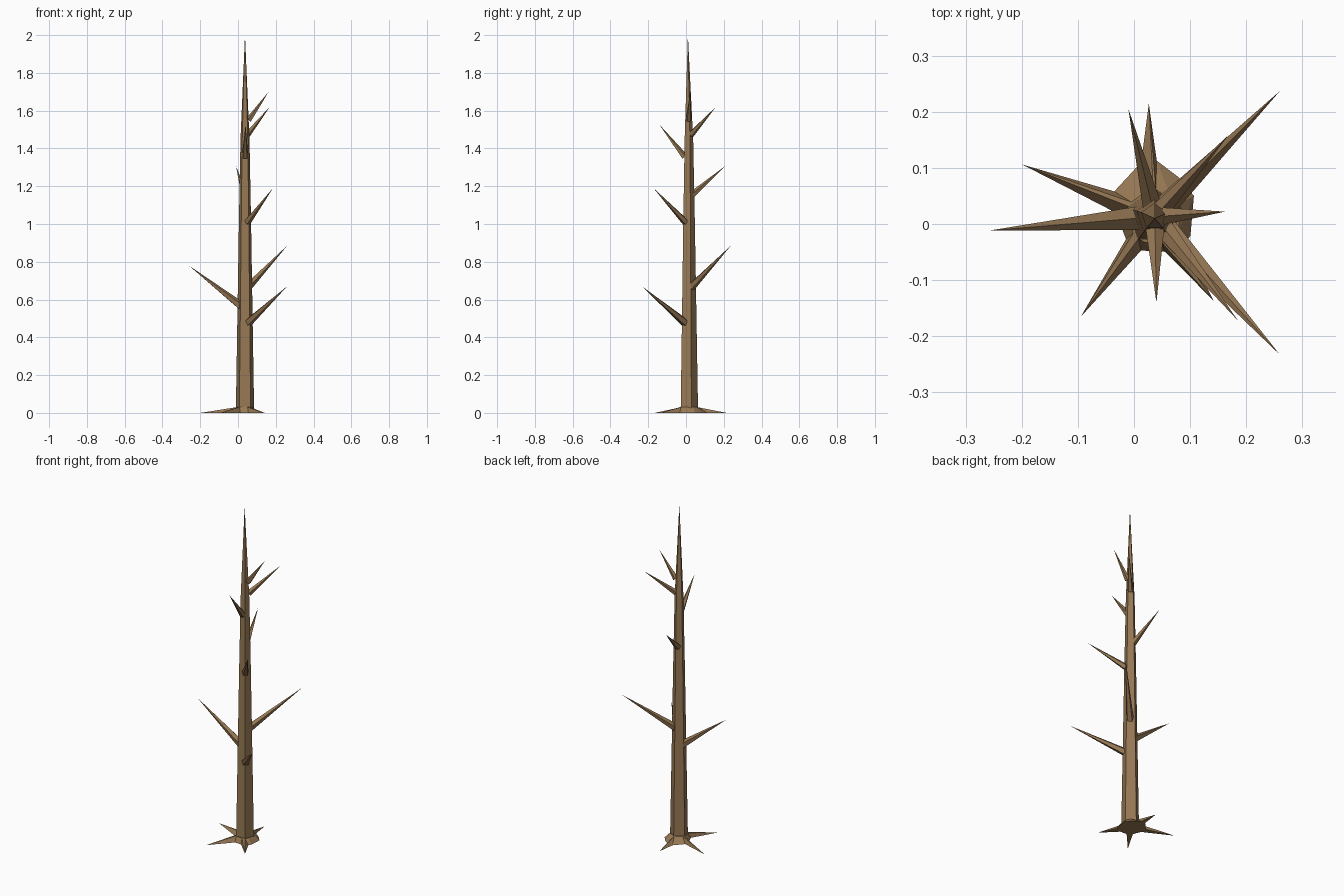
import bpy, bmesh
from math import cos, sin, radians
from mathutils import Vector

if "Cube" in bpy.data.objects:
    bpy.data.objects.remove(bpy.data.objects["Cube"])

CX, CY = 0.037, 0.013          # trunk axis
SIDES = 5

bark = bpy.data.materials.new("bark")
bark.diffuse_color = (0.31, 0.19, 0.09, 1)
bark.use_nodes = True
bark.node_tree.nodes["Principled BSDF"].inputs["Base Color"].default_value = bark.diffuse_color


def finish(name, bm):
    bmesh.ops.recalc_face_normals(bm, faces=bm.faces)
    me = bpy.data.meshes.new(name)
    bm.to_mesh(me)
    bm.free()
    me.materials.append(bark)
    ob = bpy.data.objects.new(name, me)
    bpy.context.collection.objects.link(ob)
    return ob


def polar(angle, radius, z):
    a = radians(angle)
    return Vector((CX + radius * cos(a), CY + radius * sin(a), z))


def bridge(bm, a, b):
    n = len(a)
    for i in range(n):
        j = (i + 1) % n
        bm.faces.new((a[i], a[j], b[j], b[i]))


def spike(name, base, tip, radius):
    """Pointed five-sided cone from base to tip."""
    base, tip = Vector(base), Vector(tip)
    d = (tip - base).normalized()
    u = d.cross(Vector((0, 0, 1))).normalized()
    v = u.cross(d)
    bm = bmesh.new()
    ring = [bm.verts.new(base + radius * (cos(radians(72 * i + 90)) * u + sin(radians(72 * i + 90)) * v))
            for i in range(SIDES)]
    top = bm.verts.new(tip)
    bm.faces.new(ring)
    for i in range(SIDES):
        bm.faces.new((ring[i], ring[(i + 1) % SIDES], top))
    return finish(name, bm)


# Trunk: tapered pentagon ending in a point
bm = bmesh.new()
rings = [[bm.verts.new(polar(18 + 72 * i, r, z)) for i in range(SIDES)]
         for z, r in ((0.0, 0.051), (1.0, 0.034), (1.45, 0.025))]
for a, b in zip(rings, rings[1:]):
    bridge(bm, a, b)
bm.faces.new(rings[0])
tip = bm.verts.new((CX, 0.01, 2.0))
for i in range(SIDES):
    bm.faces.new((rings[-1][i], rings[-1][(i + 1) % SIDES], tip))
finish("trunk", bm)

# Root flare: star outline on the ground rising to the trunk
outline = [(-28, 0.072), (28, 0.079), (58, 0.082), (88, 0.1), (93, 0.202), (104, 0.1),
           (148, 0.085), (158.5, 0.254), (174, 0.07), (218, 0.065), (233.5, 0.222),
           (248, 0.065), (286, 0.065), (305, 0.182), (320, 0.072)]
bm = bmesh.new()
low = [bm.verts.new(polar(a, r, 0)) for a, r in outline]
high = [bm.verts.new(polar(a, 0.049, 0.03)) for a, r in outline]
for i in range(len(low)):
    j = (i + 1) % len(low)
    bm.faces.new((low[i], low[j], high[i]))
    bm.faces.new((low[j], high[j], high[i]))
bm.faces.new(low)
bm.faces.new(high)
finish("roots", bm)

# Branches: tip position, height at the trunk, thickness
branches = [((0.26, -0.233, 0.67), 0.475, 0.023),
            ((-0.26, -0.012, 0.78), 0.565, 0.023),
            ((0.26, 0.237, 0.885), 0.665, 0.022),
            ((0.185, -0.172, 1.19), 1.01, 0.019),
            ((-0.01, 0.205, 1.305), 1.155, 0.018),
            ((0.04, -0.14, 1.525), 1.355, 0.018),
            ((0.168, 0.158, 1.62), 1.475, 0.017),
            ((0.162, 0.022, 1.70), 1.55, 0.016)]
for n, (tip, z, r) in enumerate(branches, 1):
    out = Vector((tip[0] - CX, tip[1] - CY, 0)).normalized()
    spike(f"branch_{n}", Vector((CX, CY, z)) + out * 0.02, tip, r)
